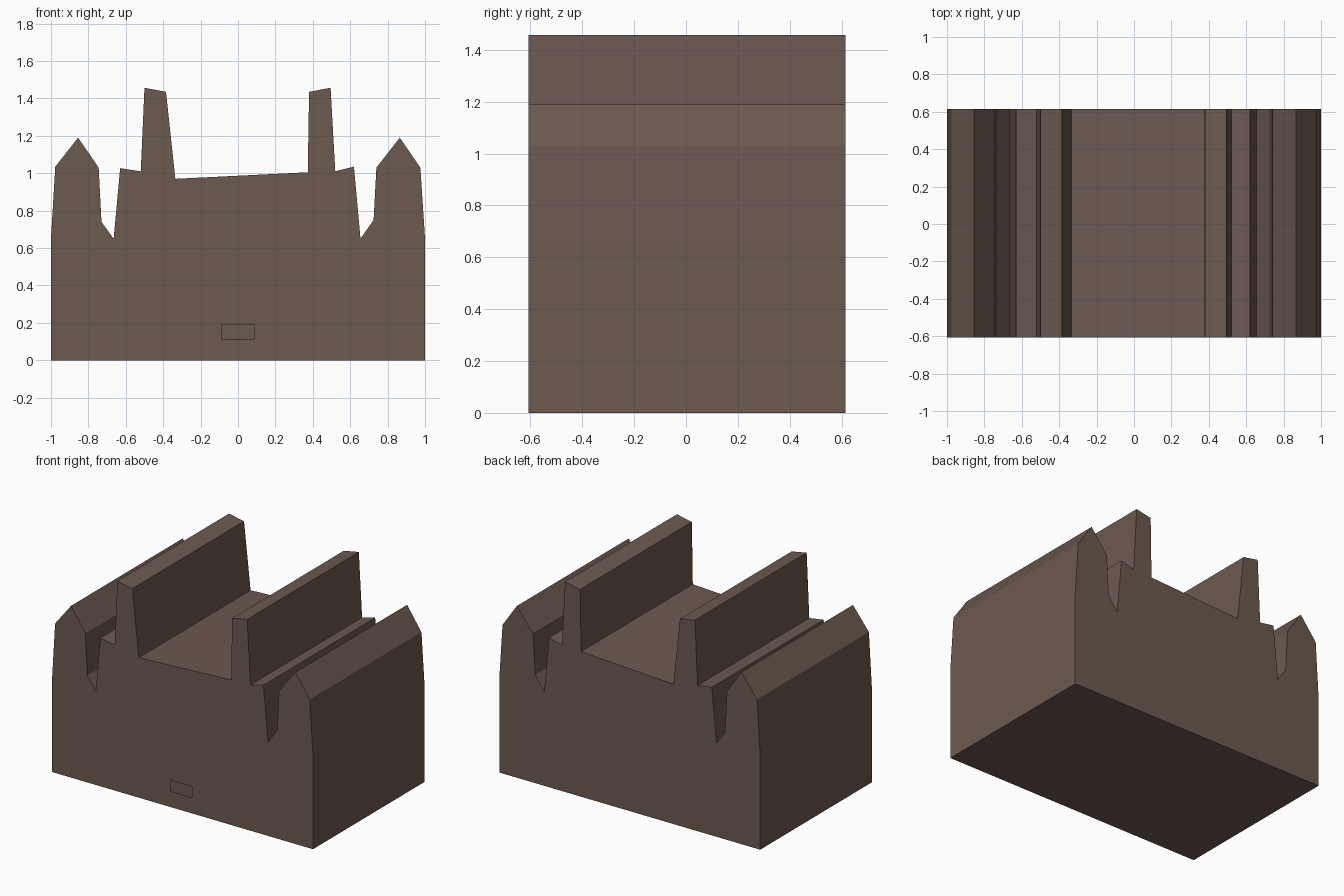
import bpy, bmesh

if "Cube" in bpy.data.objects:
    bpy.data.objects.remove(bpy.data.objects["Cube"])

brown = bpy.data.materials.new("dark brown stone")
brown.diffuse_color = (0.15, 0.10, 0.08, 1)
brown.use_nodes = True
brown.node_tree.nodes["Principled BSDF"].inputs["Base Color"].default_value = brown.diffuse_color


def make_object(name, bm):
    mesh = bpy.data.meshes.new(name)
    bm.to_mesh(mesh)
    bm.free()
    mesh.materials.append(brown)
    obj = bpy.data.objects.new(name, mesh)
    bpy.context.collection.objects.link(obj)
    return obj


def extruded(name, outline, y0, y1):
    """Flat outline in x, z pulled from y0 back to y1."""
    bm = bmesh.new()
    face = bm.faces.new([bm.verts.new((x, y0, z)) for x, z in outline])
    if y1 > y0:
        ext = bmesh.ops.extrude_face_region(bm, geom=[face], use_keep_orig=True)
        moved = [v for v in ext["geom"] if isinstance(v, bmesh.types.BMVert)]
        bmesh.ops.translate(bm, verts=moved, vec=(0, y1 - y0, 0))
        bmesh.ops.recalc_face_normals(bm, faces=bm.faces)
    return make_object(name, bm)


# Castle-like block: slightly uneven skyline, right side then left side
skyline = [
    (-1, 0), (1, 0), (1, 0.65), (0.975, 1.03), (0.865, 1.19), (0.74, 1.03),
    (0.725, 0.75), (0.655, 0.65), (0.62, 1.035), (0.52, 1.01),
    (0.495, 1.457), (0.38, 1.435), (0.373, 1.005),
    (-0.335, 0.97), (-0.385, 1.435), (-0.50, 1.457), (-0.52, 1.01),
    (-0.63, 1.027), (-0.665, 0.65), (-0.73, 0.74), (-0.745, 1.03),
    (-0.855, 1.19), (-0.977, 1.035), (-1, 0.65),
]
extruded("block_body", skyline, -0.607, 0.616)

# Small flat plate just in front of the front face
extruded("front_plate",
         [(-0.09, 0.112), (0.087, 0.112), (0.087, 0.195), (-0.09, 0.195)],
         -0.616, -0.616)
